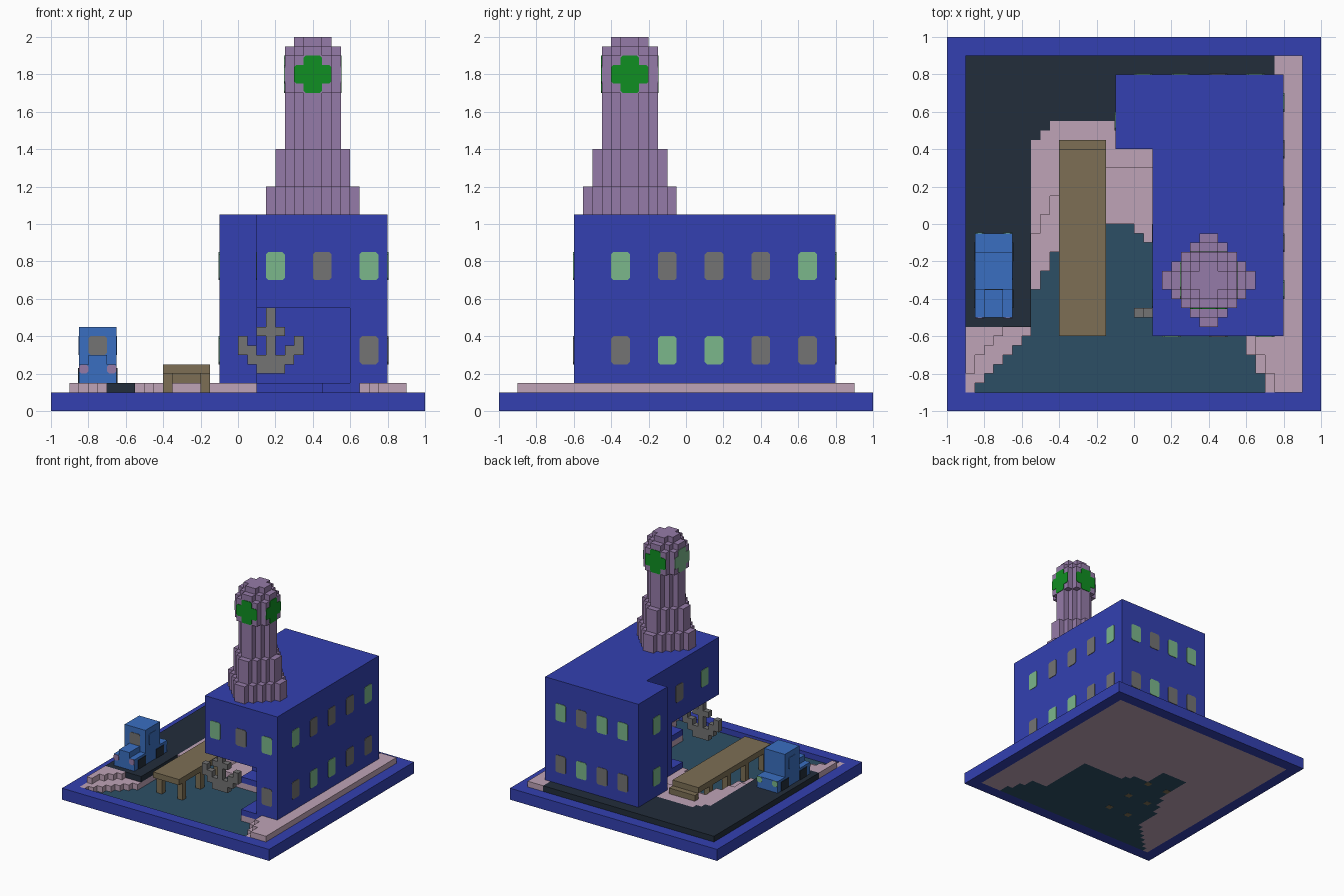
import bpy
import bmesh
from mathutils import Matrix, Vector

if "Cube" in bpy.data.objects:
    bpy.data.objects.remove(bpy.data.objects["Cube"], do_unlink=True)

U = 0.05  # block size; box coordinates below are counted in blocks


def linear(c):
    return c / 12.92 if c <= 0.04045 else ((c + 0.055) / 1.055) ** 2.4


def material(name, code):
    rgb = [linear(int(code[i:i + 2], 16) / 255) for i in (0, 2, 4)]
    m = bpy.data.materials.new(name)
    m.use_nodes = True
    m.diffuse_color = (*rgb, 1)
    m.node_tree.nodes["Principled BSDF"].inputs["Base Color"].default_value = (*rgb, 1)
    return m


BLUE = material("deep blue", "3340B1")
PINK = material("pink sand", "BFA3B7")
ROAD = material("dark asphalt", "222D3B")
WATER = material("teal water", "2C4F65")
WOOD = material("brown wood", "7D6F55")
TRUCK = material("truck blue", "3A6FC1")
LILAC = material("lilac stone", "957BA8")
GREEN = material("bright green", "108F22")
LIT = material("lit window", "7BB78B")
GREY = material("grey", "737373")


def finish(name, bm, mat):
    me = bpy.data.meshes.new(name)
    bmesh.ops.recalc_face_normals(bm, faces=bm.faces)
    bm.to_mesh(me)
    bm.free()
    me.materials.append(mat)
    ob = bpy.data.objects.new(name, me)
    bpy.context.scene.collection.objects.link(ob)
    return ob


def boxes(name, mat, items):
    """Each item is x0, x1, y0, y1, z0, z1 in blocks."""
    bm = bmesh.new()
    for x0, x1, y0, y1, z0, z1 in items:
        size = Matrix.Diagonal(((x1 - x0) * U, (y1 - y0) * U, (z1 - z0) * U, 1))
        mid = Vector((x0 + x1, y0 + y1, z0 + z1)) * U / 2
        bmesh.ops.create_cube(bm, size=1, matrix=Matrix.Translation(mid) @ size)
    return finish(name, bm, mat)


def plate(name, mat, side, wall, along, z, w=0.1, h=0.15, cut=0.012):
    """Thin panel with clipped corners on a wall; side is like '-y'."""
    bm = bmesh.new()
    a, b = w / 2, h / 2
    ring = [(a - cut, b), (a, b - cut), (a, cut - b), (a - cut, -b),
            (cut - a, -b), (-a, cut - b), (-a, b - cut), (cut - a, b)]
    sign = -1 if side[0] == "-" else 1

    def place(u, v, d):
        depth = wall + sign * d
        return (depth, along + u, z + v) if side[1] == "x" else (along + u, depth, z + v)

    face = bm.faces.new([bm.verts.new(place(u, v, -0.002)) for u, v in ring])
    ext = bmesh.ops.extrude_face_region(bm, geom=[face])
    step = Vector((sign, 0, 0) if side[1] == "x" else (0, sign, 0)) * 0.006
    bmesh.ops.translate(bm, vec=step, verts=[v for v in ext["geom"] if isinstance(v, bmesh.types.BMVert)])
    return finish(name, bm, mat)


# Base frame
boxes("base_frame", BLUE, [(-20, 20, -20, -18, 0, 2), (-20, 20, 18, 20, 0, 2),
                           (-20, -18, -18, 18, 0, 2), (18, 20, -18, 18, 0, 2)])


# Shoreline rules, one row of blocks at a time
def water_span(y):
    left = y + 1 if y < -12 else -11 if y < -7 else -10 if y < -5 else -9 if y < -3 else -8
    if y < -12:
        right = 14 - (y + 18) // 2
    else:
        right = 9 if y < -2 else 1 if y < -1 else 0 if y < 0 else -3
    return left, right


def road_end(y):
    return -11 if y < 9 else -10 if y < 10 else -9 if y < 11 else 15


def upper_spans(y):
    if y < -11:
        spans = [(-18, -17 + (y + 16) * 3 // 4)] if y >= -16 else []
        return spans + [(max(12, 15 - (y + 18) // 2), 18)]
    spans = [(12 if y < 11 else 15, 18)]
    if 6 <= y < 11:
        spans.append((road_end(y), 2 if y < 8 else -2))
    elif -1 <= y < 6:
        spans.append((-11, -10 if y < 1 else -9 if y < 3 else -8))
    return spans


water, low, high, road = [], [], [], []
for y in range(-18, 18):
    if y < 4:
        a, b = water_span(y)
        water.append((a, b, y, y + 1, 0, 1))
        low += [(-18, a, y, y + 1, 0, 2), (b, 18, y, y + 1, 0, 2)]
    high += [(a, b, y, y + 1, 2, 3) for a, b in upper_spans(y)]
    if y >= -11:
        road.append((-18, road_end(y), y, y + 1, 2, 3))
low.append((-18, 18, 4, 18, 0, 2))
boxes("water", WATER, water)
boxes("lower_shore", PINK, low)
boxes("upper_shore", PINK, high)
boxes("road", ROAD, road)

# Building with an open boat bay under its front corner
boxes("building", BLUE, [(2, 16, -12, 16, 11, 21), (2, 16, 1, 16, 2, 11),
                         (12, 16, -12, 1, 2, 11), (-2, 2, 8, 16, 2, 21)])
boxes("bay_ledge", BLUE, [(9, 12, -12, 1, 2, 3), (2, 9, -2, 1, 2, 3)])

# Windows: side, wall position, centres, then upper and lower lights (1 lit, 0 dark, - none)
walls = [("+x", 0.8, (-0.35, -0.1, 0.15, 0.4, 0.65), "10001", "01100"),
         ("-y", -0.6, (0.2, 0.45, 0.7), "101", "--0"),
         ("+y", 0.8, (0.65, 0.45, 0.25, 0.05), "1011", "0100"),
         ("-x", -0.1, (0.55,), "1", "1"),
         ("-x", 0.1, (-0.05, -0.4), "01", "--")]
for side, wall, centres, upper, lower in walls:
    for z, lights in ((0.775, upper), (0.325, lower)):
        for c, light in zip(centres, lights):
            if light != "-":
                plate("window", LIT if light == "1" else GREY, side, wall, c, z)


# Tower of stacked stepped rings
def diamond(n, z0, z1):
    return [(8 - k, 8 + k, -6 - (n + 1 - k), -6 + (n + 1 - k), z0, z1) for k in range(1, n + 1)]


boxes("tower", LILAC, diamond(5, 21, 24) + diamond(4, 24, 28) + diamond(3, 28, 39) + diamond(2, 39, 40))
boxes("tower_head", LILAC, [(5, 11, -8, -4, 34, 38), (6, 10, -9, -3, 34, 38)])
for side, wall, along in (("-y", -0.45, 0.4), ("+y", -0.15, 0.4), ("+x", 0.55, -0.3), ("-x", 0.25, -0.3)):
    for w, h in ((0.2, 0.1), (0.1, 0.2)):
        plate("beacon", LIT if side == "-x" else GREEN, side, wall, along, 1.8, w, h)

# Anchor hanging in the bay
anchor = [(3, 4, -10, -9, 4, 11), (2, 5, -10, -9, 8, 9), (2, 5, -10, -9, 4, 5)]
for i, (z0, z1) in enumerate(((6, 8), (5, 7), (4, 6))):
    anchor += [(i, i + 1, -10, -9, z0, z1), (6 - i, 7 - i, -10, -9, z0, z1)]
boxes("anchor", GREY, anchor)

# Pier
boxes("pier_deck", WOOD, [(-8, -3, -12, 8, 4, 5), (-8, -3, 8, 9, 3, 4)])
boxes("pier_posts", WOOD, [(x, x + 1, y, y + 1, -0.02 if y < 4 else 1, 4)
                           for x in (-8, -4) for y in (-11, -6, -1, 4)])

# Truck
boxes("truck_body", TRUCK, [(-17, -13, -10, -1, 3.4, 5), (-16, -14, -10, -7, 5, 6),
                            (-17, -13, -7, -3, 5, 9)])
boxes("truck_chassis", TRUCK, [(-17, -13, -10, -9, 3, 3.4), (-17, -13, -7, -4, 3, 3.4),
                               (-17, -13, -2, -1, 3, 3.4)])
boxes("truck_wheels", ROAD, [(x - 0.1, x + 1.1, y, y + 2, 3, 4.6)
                             for x in (-17, -14) for y in (-9, -4)])
plate("windscreen", GREY, "-y", -0.35, -0.75, 0.35, 0.1, 0.1)
for side, wall in (("-x", -0.85), ("+x", -0.65)):
    plate("cab_window", TRUCK, side, wall, -0.25, 0.35, 0.1, 0.1)
for x in (-0.825, -0.675):
    plate("headlight", LILAC, "-y", -0.5, x, 0.225, 0.05, 0.05)
    plate("tail_light", LIT, "+y", -0.05, x, 0.225, 0.05, 0.05)
